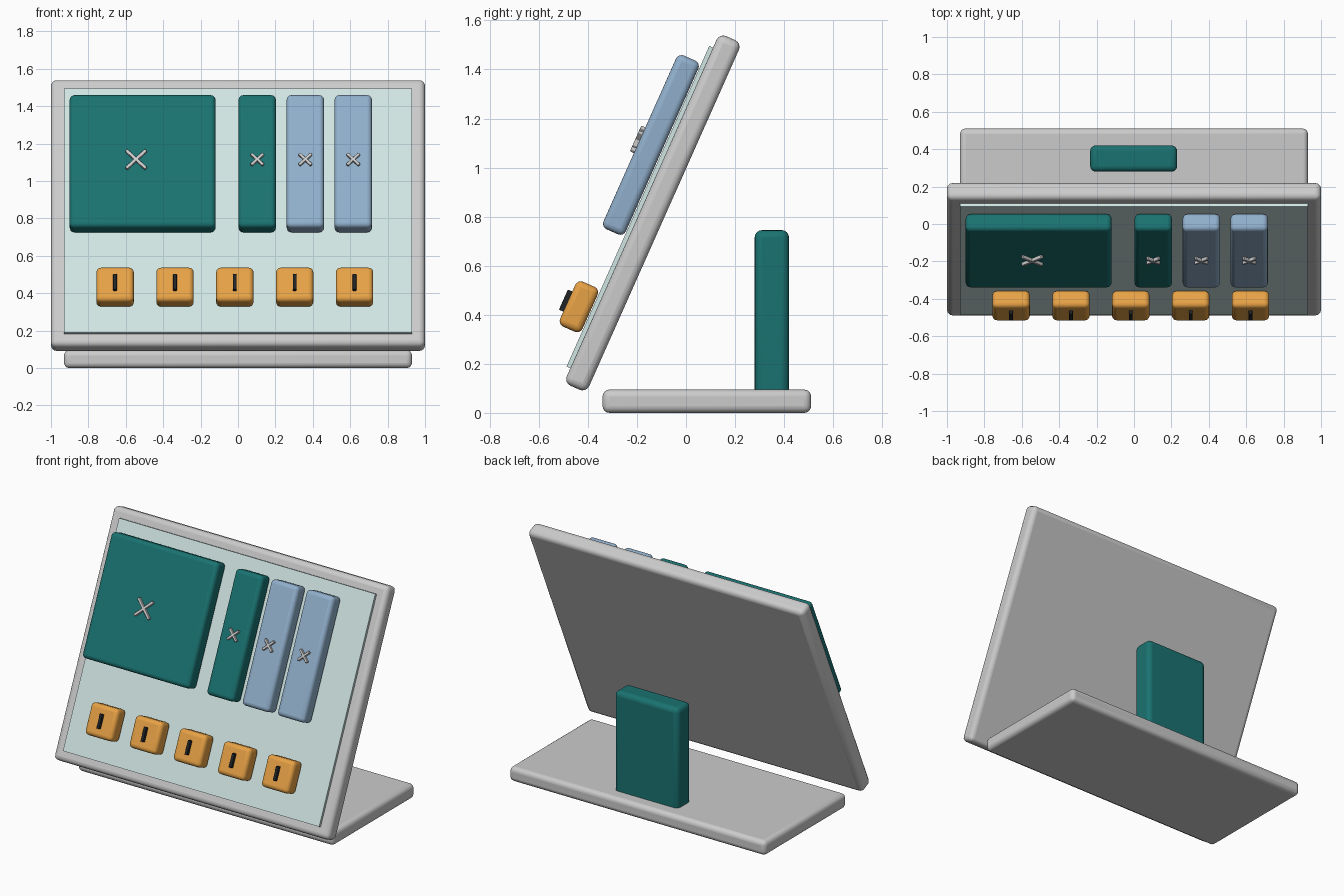
import bpy
from math import radians
from mathutils import Matrix, Vector

if "Cube" in bpy.data.objects:
    bpy.data.objects.remove(bpy.data.objects["Cube"])

TILT = Matrix.Translation((0, -0.135, 0.815)) @ Matrix.Rotation(radians(-24), 4, 'X')


def material(name, rgb):
    m = bpy.data.materials.new(name)
    m.diffuse_color = (*rgb, 1)
    m.use_nodes = True
    m.node_tree.nodes["Principled BSDF"].inputs["Base Color"].default_value = m.diffuse_color
    return m


teal = material("teal", (0.01, 0.17, 0.165))
blue = material("pale_blue", (0.28, 0.43, 0.60))
orange = material("orange", (0.80, 0.36, 0.06))
mint = material("pale_mint", (0.63, 0.79, 0.77))
dark = material("dark", (0.015, 0.018, 0.02))


def box(name, size, loc, mat=None, bevel=0.0, frame=Matrix(), spin=0):
    """Rounded box of a given size, placed in a frame and spun about its depth axis."""
    bpy.ops.mesh.primitive_cube_add(size=1)
    ob = bpy.context.object
    ob.name = name
    ob.data.transform(Matrix.Diagonal((*size, 1)))
    ob.matrix_world = frame @ Matrix.Translation(Vector(loc)) @ Matrix.Rotation(radians(spin), 4, 'Y')
    if mat:
        ob.data.materials.append(mat)
    if bevel:
        b = ob.modifiers.new("round", 'BEVEL')
        b.width = bevel
        b.segments = 4
        bpy.ops.object.shade_smooth_by_angle(angle=radians(40))
    return ob


# foot plate and rear support
box("foot_plate", (1.86, 0.85, 0.095), (0, 0.085, 0.0475), None, 0.028)
box("rear_support", (0.465, 0.14, 0.70), (-0.002, 0.35, 0.395), teal, 0.03)

# leaning board with inset face panel
box("board", (2.0, 0.10, 1.56), (0, 0, 0), None, 0.03, TILT)
box("face_panel", (1.86, 0.03, 1.43), (0, -0.052, 0), mint, 0, TILT)


def cross(name, x, length, width):
    for i, spin in enumerate((45, -45)):
        box(f"{name}_bar_{i + 1}", (width, 0.022, length), (x, -0.177, 0.249),
            None, 0.004, TILT, spin)


# large tile and tall tiles, each with a crossed-bar mark
tiles = [("square_tile", -0.51, 0.78, teal), ("tall_tile_1", 0.103, 0.20, teal),
         ("tall_tile_2", 0.36, 0.20, blue), ("tall_tile_3", 0.616, 0.20, blue)]
for name, x, width, mat in tiles:
    box(name, (width, 0.10, 0.775), (x, -0.12, 0.25), mat, 0.025, TILT)
    if name == "square_tile":
        cross(name + "_mark", -0.545, 0.15, 0.017)
    else:
        cross(name + "_mark", x, 0.092, 0.015)

# row of small tiles, each with a single bar
for i in range(5):
    x = -0.657 + 0.32 * i
    box(f"small_tile_{i + 1}", (0.20, 0.10, 0.20), (x, -0.12, -0.472), orange, 0.025, TILT)
    box(f"small_tile_mark_{i + 1}", (0.02, 0.025, 0.09), (x, -0.177, -0.471), dark, 0.003, TILT)
